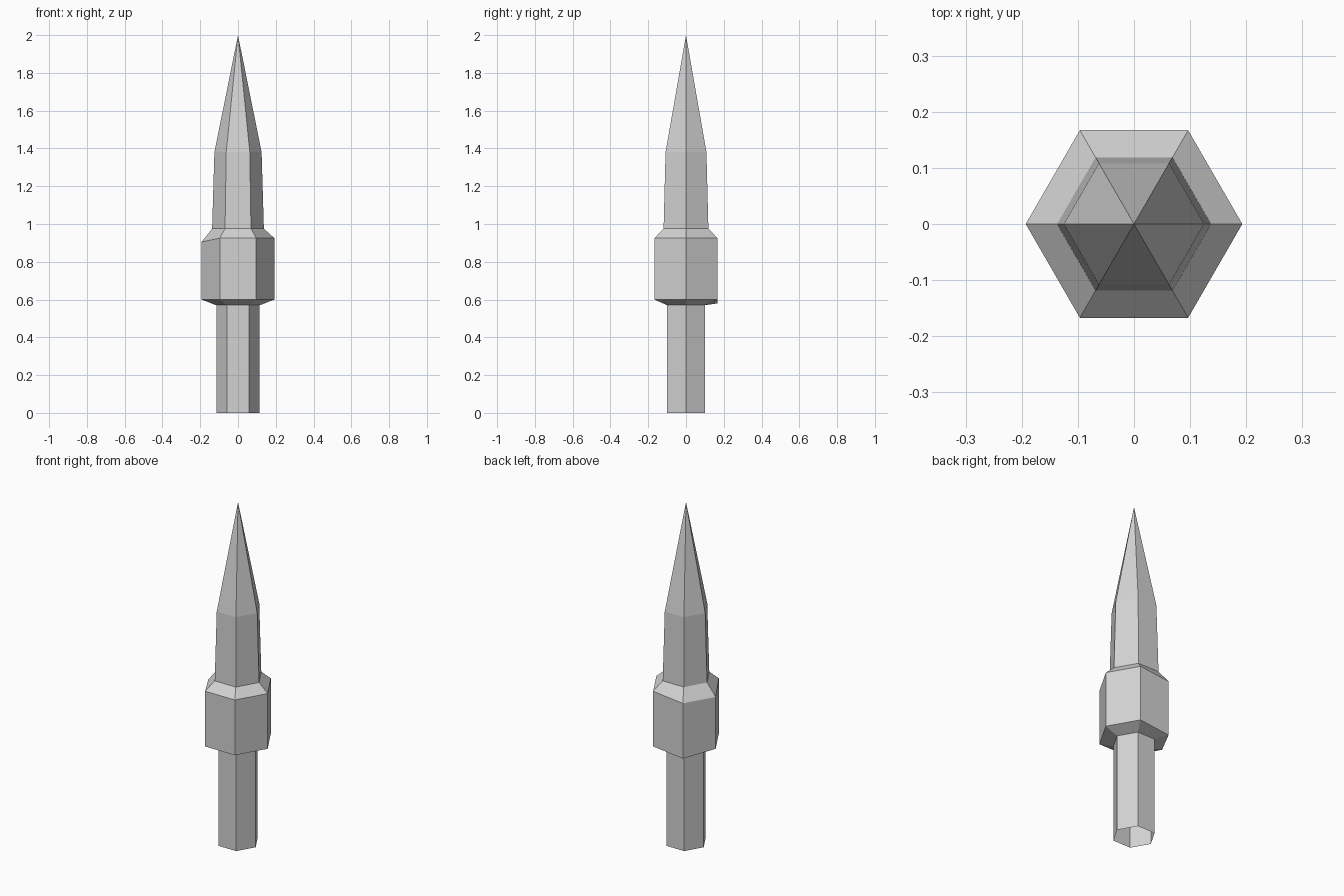
import bpy, bmesh
from math import cos, sin, pi

cube = bpy.data.objects.get("Cube")
if cube:
    bpy.data.objects.remove(cube, do_unlink=True)

SIDES = 6

steel = bpy.data.materials.new("grey_steel")
steel.use_nodes = True
GREY = (0.65, 0.65, 0.65, 1)
steel.diffuse_color = GREY
steel.node_tree.nodes["Principled BSDF"].inputs["Base Color"].default_value = GREY


def hex_loft(name, profile, dips={}):
    """Loft six-sided rings through (radius, z); radius 0 closes to a point.
    dips maps (ring, corner) to a small drop in height."""
    bm = bmesh.new()
    rings = []
    for r, (radius, z) in enumerate(profile):
        if radius == 0:
            rings.append([bm.verts.new((0, 0, z))] * SIDES)
            continue
        rings.append([bm.verts.new((radius * cos(2 * pi * k / SIDES),
                                    radius * sin(2 * pi * k / SIDES),
                                    z - dips.get((r, k), 0)))
                      for k in range(SIDES)])
    for low, high in zip(rings, rings[1:]):
        for k in range(SIDES):
            n = (k + 1) % SIDES
            corners = [low[k], low[n], high[n], high[k]]
            bm.faces.new(list(dict.fromkeys(corners)))
    mesh = bpy.data.meshes.new(name)
    bm.to_mesh(mesh)
    bm.free()
    mesh.materials.append(steel)
    obj = bpy.data.objects.new(name, mesh)
    bpy.context.collection.objects.link(obj)
    return obj


# Hollow shaft, open at the foot
hex_loft("shaft", [(0.115, 0), (0.115, 0.57)])

# Bevelled collar, with a few slightly lowered corners
hex_loft("collar",
         [(0.115, 0.57), (0.193, 0.6), (0.193, 0.925), (0.137, 0.975)],
         dips={(1, 2): 0.02, (2, 2): 0.02, (2, 3): 0.02})

# Tapered blade ending in a point
hex_loft("blade", [(0.137, 0.975), (0.125, 1.38), (0, 2)])
